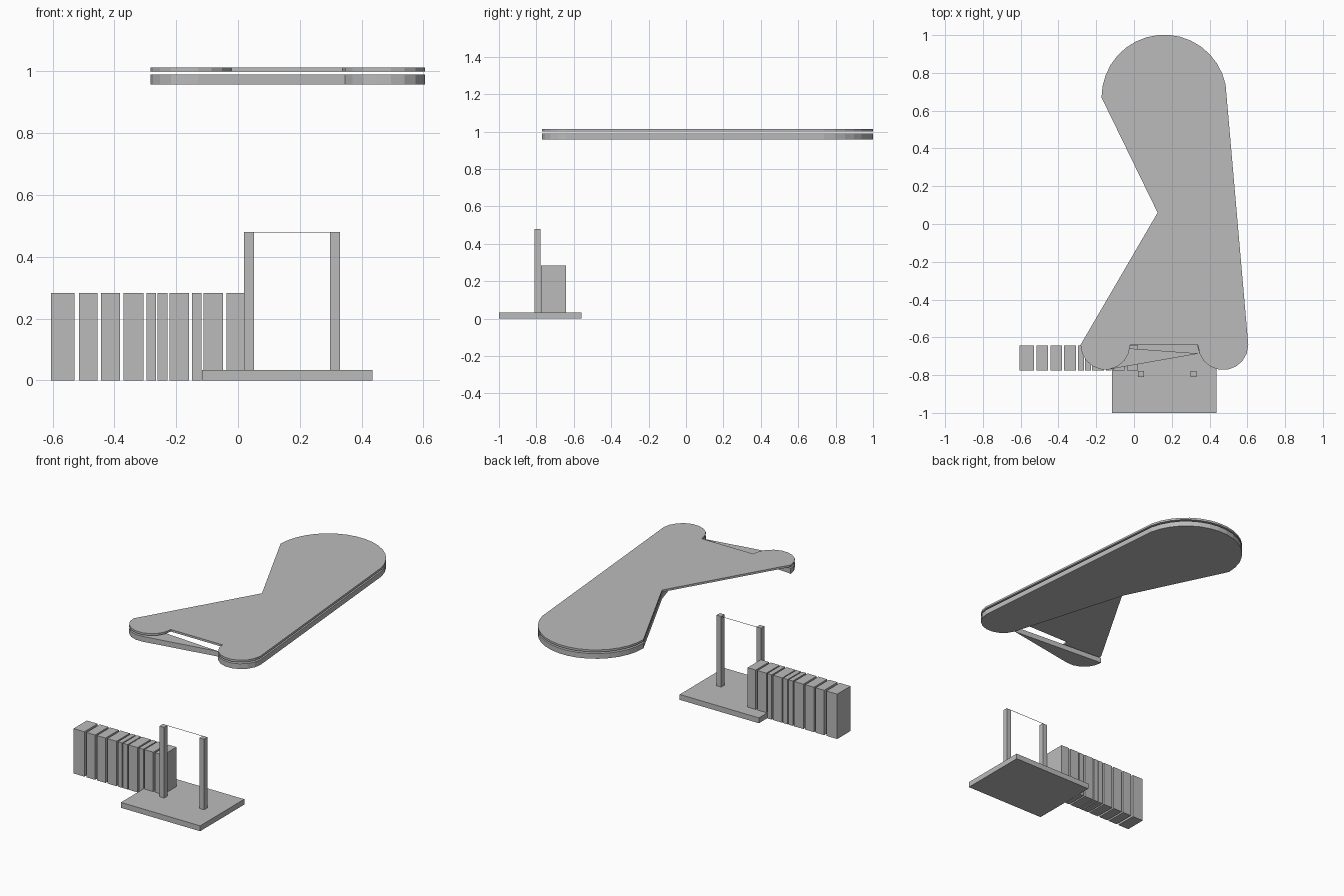
import bpy, bmesh, math

if "Cube" in bpy.data.objects:
    bpy.data.objects.remove(bpy.data.objects["Cube"])

grey = bpy.data.materials.new("plain grey")
grey.diffuse_color = (0.5, 0.5, 0.5, 1)
grey.use_nodes = True
grey.node_tree.nodes["Principled BSDF"].inputs["Base Color"].default_value = grey.diffuse_color


def finish(name, bm):
    bmesh.ops.recalc_face_normals(bm, faces=bm.faces[:])
    mesh = bpy.data.meshes.new(name)
    bm.to_mesh(mesh)
    bm.free()
    mesh.materials.append(grey)
    ob = bpy.data.objects.new(name, mesh)
    bpy.context.collection.objects.link(ob)
    return ob


def box(name, x0, x1, y0, y1, z0, z1):
    bm = bmesh.new()
    bmesh.ops.create_cube(bm, size=1)
    for v in bm.verts:
        v.co = (x1 if v.co.x > 0 else x0, y1 if v.co.y > 0 else y0, z1 if v.co.z > 0 else z0)
    return finish(name, bm)


def slab(name, outline, z0, z1):
    bm = bmesh.new()
    face = bm.faces.new([bm.verts.new((x, y, z0)) for x, y in outline])
    ext = bmesh.ops.extrude_face_region(bm, geom=[face])
    for v in ext["geom"]:
        if isinstance(v, bmesh.types.BMVert):
            v.co.z = z1
    return finish(name, bm)


def arc(cx, cy, r, a0, a1, steps):
    angles = [math.radians(a0 + (a1 - a0) * i / steps) for i in range(steps + 1)]
    return [(cx + r * math.cos(a), cy + r * math.sin(a)) for a in angles]


# shared curves of the worktop outline
waist = [(0.125, 0.06)]
head = arc(0.16, 0.67, 0.332, 12, 180, 16)
left_lobe = arc(-0.152, -0.64, 0.131, 180, 360, 9)
right_lobe = arc(0.472, -0.64, 0.133, 180, 360, 9)

# thin worktop with the front notch
slab("worktop", left_lobe + right_lobe + head + waist, 1.0, 1.013)

# under panel: main body, plus a separate wedge under the left lobe
slab("under_panel", right_lobe[1:] + head + waist, 0.957, 0.99)
slab("under_panel_wedge", left_lobe[:6] + [right_lobe[1]], 0.957, 0.99)

# stand: base plate, two posts, thin crossbar
box("base_plate", -0.117, 0.436, -1.0, -0.56, 0, 0.034)
for i, x in enumerate((0.02, 0.298)):
    box(f"post_{i + 1}", x, x + 0.032, -0.81, -0.777, 0.034, 0.48)
box("crossbar", 0.052, 0.298, -0.779, -0.777, 0.478, 0.48)

# row of upright blocks of varied width
spans = [(-0.606, -0.53), (-0.515, -0.455), (-0.443, -0.382), (-0.37, -0.306),
         (-0.296, -0.266), (-0.26, -0.228), (-0.222, -0.159), (-0.149, -0.118),
         (-0.111, -0.049), (-0.037, 0.02)]
for i, (x0, x1) in enumerate(spans):
    box(f"block_{i + 1}", x0, x1, -0.775, -0.642, 0, 0.283)
